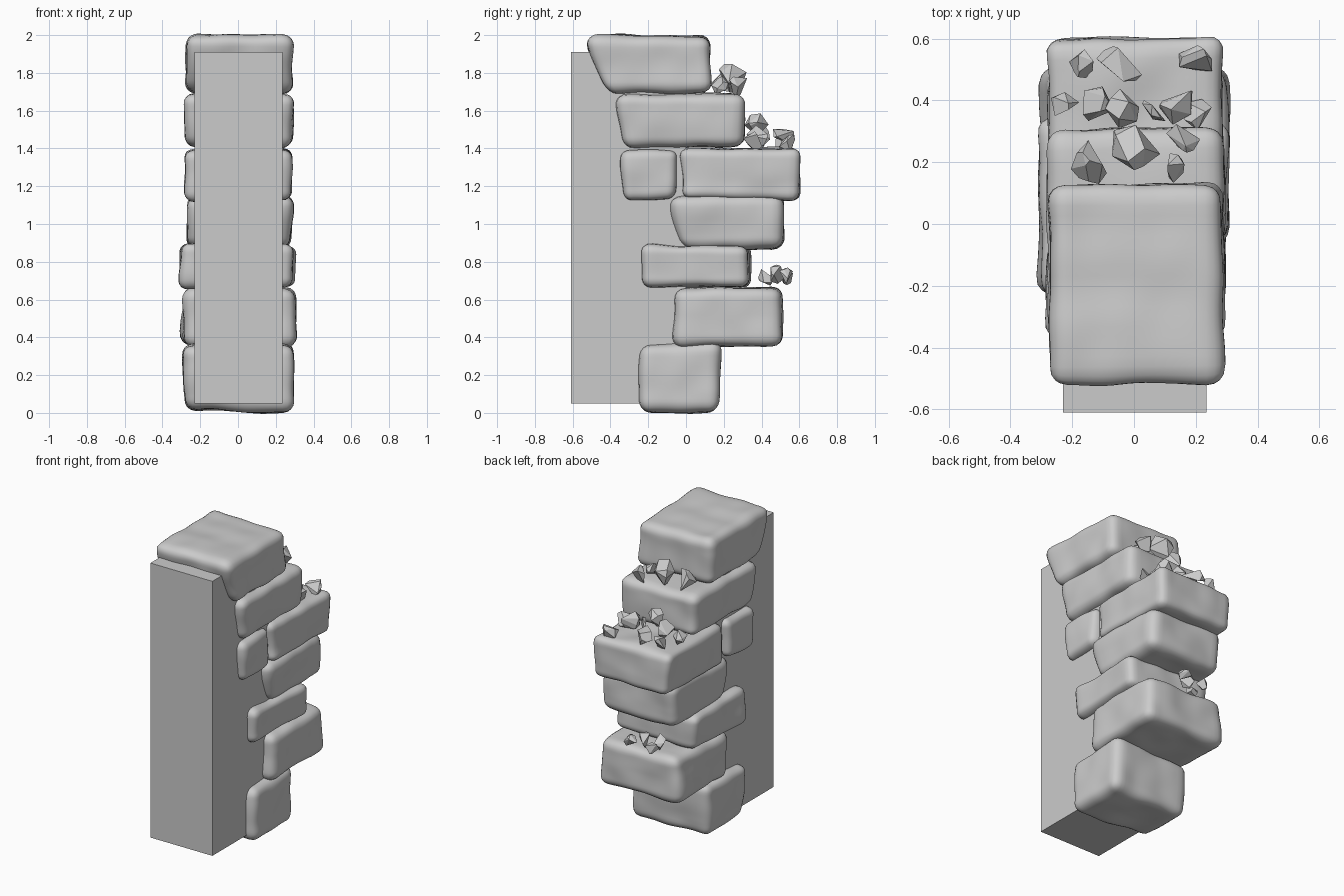
import bpy, bmesh, random
from mathutils import Vector, noise

random.seed(5)
cube = bpy.data.objects.get("Cube")
if cube:
    bpy.data.objects.remove(cube, do_unlink=True)

GREY = (0.6, 0.6, 0.6, 1)
stone_grey = bpy.data.materials.new("stone_grey")
stone_grey.use_nodes = True
stone_grey.diffuse_color = GREY
stone_grey.node_tree.nodes["Principled BSDF"].inputs["Base Color"].default_value = GREY


def finish(bm, name, smooth):
    bmesh.ops.recalc_face_normals(bm, faces=bm.faces)
    mesh = bpy.data.meshes.new(name)
    for f in bm.faces:
        f.smooth = smooth
    bm.to_mesh(mesh)
    bm.free()
    mesh.materials.append(stone_grey)
    obj = bpy.data.objects.new(name, mesh)
    bpy.context.collection.objects.link(obj)


def box(low, high, cuts=0):
    bm = bmesh.new()
    bmesh.ops.create_cube(bm, size=1)
    if cuts:
        bmesh.ops.subdivide_edges(bm, edges=bm.edges[:], cuts=cuts, use_grid_fill=True)
    low, high = Vector(low), Vector(high)
    for v in bm.verts:
        v.co = (low + high) / 2 + v.co * (high - low)
    return bm


def stone(name, x, y, z, undercut=0.03, radius=0.06):
    """Worn block: rounded box with a drawn-in lower front edge and uneven faces."""
    low, high = Vector((x[0], y[0], z[0])), Vector((x[1], y[1], z[1]))
    bm = box(low, high, 19)
    seed = Vector([random.uniform(-9, 9) for _ in range(3)])
    taper = {(i, j, k): Vector([random.uniform(0, 0.025) for _ in range(3)])
             for i in (0, 1) for j in (0, 1) for k in (0, 1)}
    for v in bm.verts:
        # round the edges
        core = Vector([min(max(c, a + radius), b - radius) for c, a, b in zip(v.co, low, high)])
        p = core + (v.co - core).normalized() * radius
        t = [(c - a) / (b - a) for c, a, b in zip(p, low, high)]
        # pull each corner inward by its own amount
        for corner, pull in taper.items():
            w = 1
            for a, s in zip(t, corner):
                w *= a if s else 1 - a
            for axis in range(3):
                p[axis] += w * pull[axis] * (-1 if corner[axis] else 1)
        p.y += undercut * (1 - t[1]) ** 2 * (1 - t[2]) ** 2
        # gentle chipped surface
        out = (v.co - core).normalized()
        p += out * 0.014 * noise.noise(p * 6 + seed)
        v.co = p
    finish(bm, name, True)


def rock(name, centre, size):
    """Sharp flat-faced chip made as the hull of a few random points."""
    bm = bmesh.new()
    for _ in range(11):
        d = Vector([random.gauss(0, 1) for _ in range(3)]).normalized()
        bm.verts.new(Vector(centre) + d * size * random.uniform(0.85, 1.1))
    hull = bmesh.ops.convex_hull(bm, input=bm.verts)
    loose = [g for g in hull["geom_interior"] if isinstance(g, bmesh.types.BMVert)]
    bmesh.ops.delete(bm, geom=loose, context="VERTS")
    bmesh.ops.dissolve_limit(bm, angle_limit=0.3, verts=bm.verts, edges=bm.edges)
    finish(bm, name, False)


# Plain pillar at the front
finish(box((-0.23, -0.61, 0.05), (0.235, 0, 1.91)), "pillar_core", False)

# Stacked blocks, bottom to top
stone("base_stone", (-0.3, 0.305), (-0.27, 0.19), (0, 0.38))
stone("second_stone", (-0.31, 0.31), (-0.07, 0.53), (0.345, 0.675), 0)
stone("third_stone", (-0.315, 0.31), (-0.255, 0.345), (0.65, 0.9), 0.02, 0.05)
stone("fourth_stone", (-0.28, 0.295), (-0.105, 0.52), (0.86, 1.165), 0.06)
stone("fifth_stone", (-0.29, 0.3), (-0.045, 0.61), (1.115, 1.41), 0, 0.05)
stone("fifth_small_stone", (-0.29, 0.29), (-0.365, -0.035), (1.115, 1.41), 0.02, 0.05)
stone("sixth_stone", (-0.3, 0.305), (-0.39, 0.32), (1.39, 1.71), 0.05)
stone("top_stone", (-0.29, 0.295), (-0.53, 0.14), (1.685, 2.005), 0.12)

# Rubble lying on the ledges
rubble = {
    "upper_rubble": [(0, 0.25, 1.77, 0.085), (-0.13, 0.21, 1.74, 0.075),
                     (0.15, 0.28, 1.73, 0.06), (0.12, 0.18, 1.73, 0.05)],
    "middle_rubble": [(-0.15, 0.52, 1.43, 0.06), (-0.05, 0.51, 1.46, 0.075),
                      (-0.23, 0.38, 1.44, 0.05), (-0.12, 0.39, 1.47, 0.065),
                      (-0.04, 0.37, 1.53, 0.065), (0.07, 0.37, 1.45, 0.05),
                      (0.14, 0.39, 1.47, 0.065), (0.21, 0.36, 1.44, 0.055),
                      (0.2, 0.53, 1.43, 0.06)],
    "lower_rubble": [(-0.1, 0.43, 0.72, 0.05), (-0.03, 0.48, 0.74, 0.055),
                     (0.04, 0.53, 0.72, 0.05), (-0.11, 0.53, 0.72, 0.045)],
}
for group, chips in rubble.items():
    for i, (x, y, z, size) in enumerate(chips, 1):
        rock(f"{group}_{i}", (x, y, z), size)
